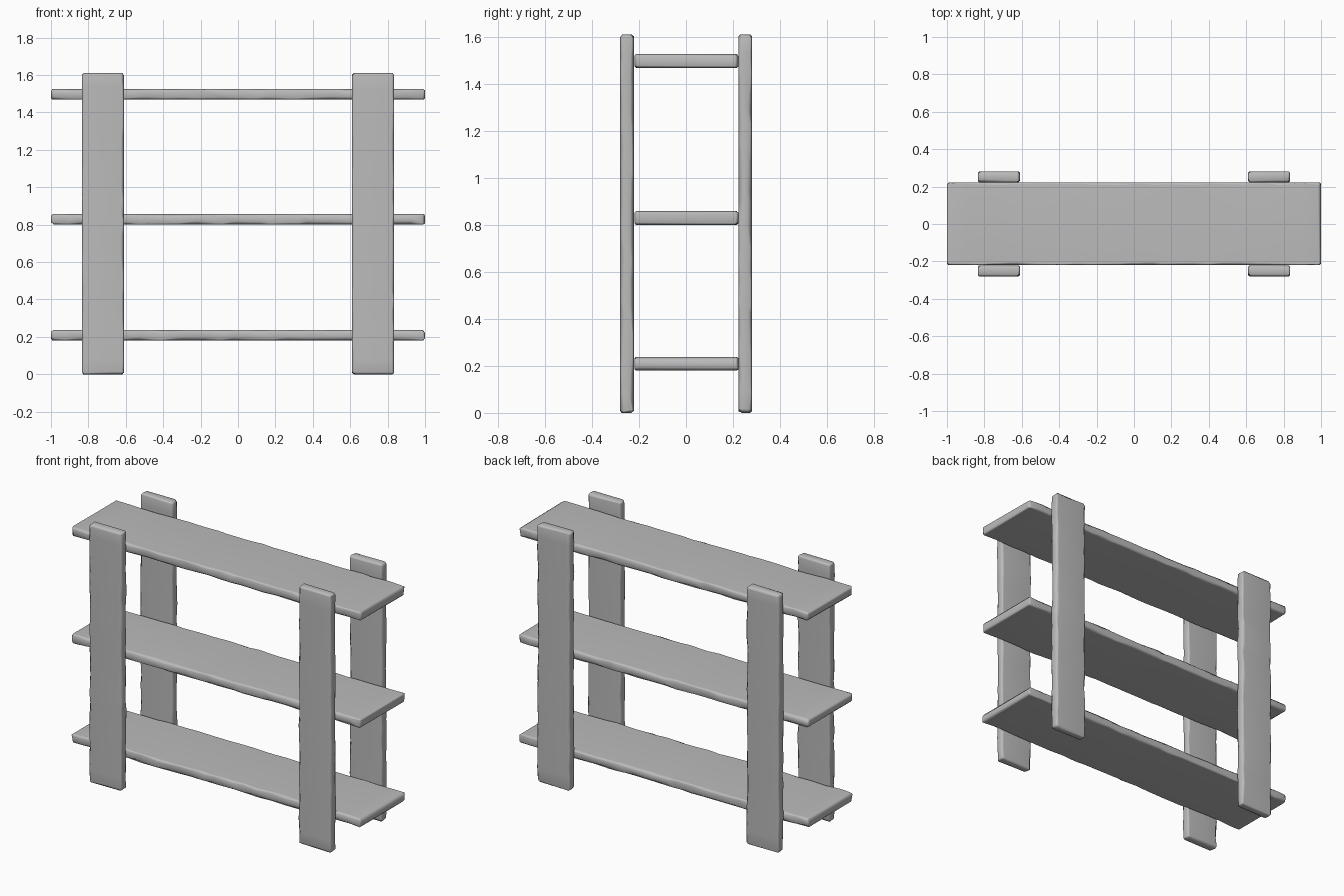
import bpy, bmesh, random
from mathutils import Vector

random.seed(4)
if "Cube" in bpy.data.objects:
    bpy.data.objects.remove(bpy.data.objects["Cube"], do_unlink=True)

grey = bpy.data.materials.new("plain_grey")
grey.use_nodes = True
colour = (0.5, 0.5, 0.5, 1)
grey.diffuse_color = colour
grey.node_tree.nodes["Principled BSDF"].inputs["Base Color"].default_value = colour

BEVEL = 0.01
WEAR = 0.008


def plank(name, low, high, cuts=20):
    """Board with slightly worn, unevenly chamfered edges."""
    low, high = Vector(low), Vector(high)
    size = high - low
    half = size / 2
    bm = bmesh.new()
    bmesh.ops.create_cube(bm, size=1)
    bmesh.ops.scale(bm, vec=size, verts=bm.verts)

    # Cross cuts along the longest axis, unevenly spaced
    axis = max(range(3), key=lambda i: size[i])
    normal = Vector([float(i == axis) for i in range(3)])
    for k in range(1, cuts):
        spot = (k + random.uniform(-0.3, 0.3)) / cuts - 0.5
        bmesh.ops.bisect_plane(bm, geom=bm.verts[:] + bm.edges[:] + bm.faces[:],
                               plane_co=normal * spot * size[axis], plane_no=normal)

    sharp = [e for e in bm.edges if e.calc_face_angle(0) > 1]
    bmesh.ops.bevel(bm, geom=sharp, offset=BEVEL, segments=1,
                    affect='EDGES', clamp_overlap=True)

    # Vary the chamfer width inside each flat face
    for v in bm.verts:
        for i in range(3):
            gap = half[i] - abs(v.co[i])
            if 0.001 < gap < BEVEL * 1.1:
                inward = random.uniform(-WEAR / 2, WEAR)
                v.co[i] -= inward if v.co[i] > 0 else -inward

    bmesh.ops.translate(bm, vec=(low + high) / 2, verts=bm.verts)
    bmesh.ops.recalc_face_normals(bm, faces=bm.faces)
    for f in bm.faces:
        f.smooth = True
    mesh = bpy.data.meshes.new(name)
    bm.to_mesh(mesh)
    bm.free()
    mesh.materials.append(grey)
    obj = bpy.data.objects.new(name, mesh)
    bpy.context.collection.objects.link(obj)
    obj.modifiers.new("flat_boards", 'WEIGHTED_NORMAL')


# Three shelves
for level, z in (("bottom", 0.18), ("middle", 0.8), ("top", 1.468)):
    plank(level + "_shelf", (-1, -0.22, z), (1, 0.223, z + 0.058))

# Four upright posts outside the shelves
for side, x in (("right", -0.835), ("left", 0.61)):
    for end, y in (("front", -0.28), ("back", 0.223)):
        plank(f"{end}_{side}_post", (x, y, 0), (x + 0.225, y + 0.058, 1.61))
